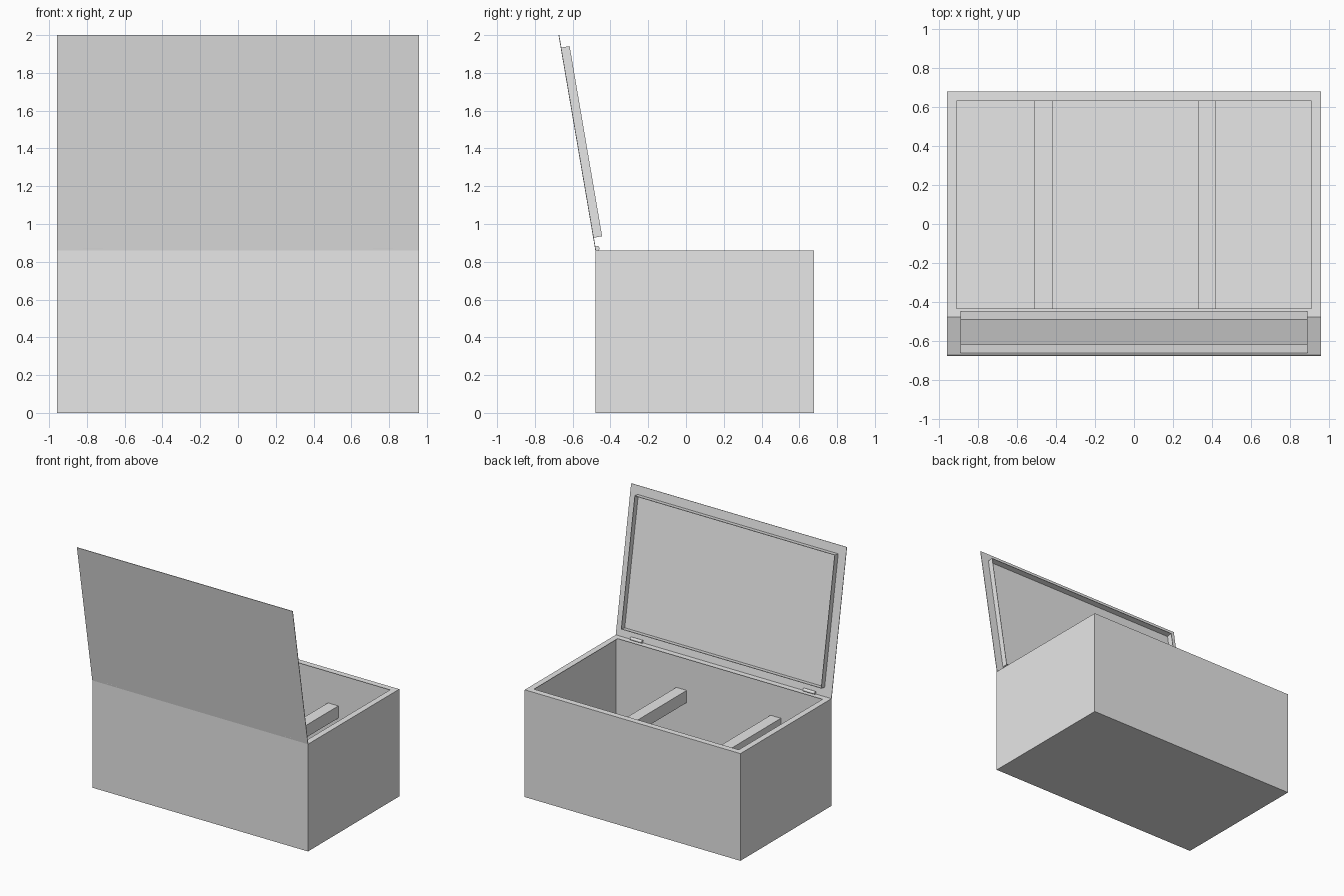
import bpy, bmesh, math
from mathutils import Matrix, Vector

if "Cube" in bpy.data.objects:
    bpy.data.objects.remove(bpy.data.objects["Cube"])

HALF_W, FRONT, BACK, TOP = 0.957, -0.48, 0.677, 0.86   # chest extents
RIM = 0.068                                            # rim width
SHEET = 0.004                                          # panel thickness
TILT = math.radians(9.7)                               # open lid lean
DEPTH = BACK - FRONT

grey = bpy.data.materials.new("light_grey")
grey.use_nodes = True
colour = (0.8, 0.8, 0.8, 1)
grey.diffuse_color = colour
grey.node_tree.nodes["Principled BSDF"].inputs["Base Color"].default_value = colour


def make(name, bm, sheet=0):
    bmesh.ops.recalc_face_normals(bm, faces=bm.faces)
    mesh = bpy.data.meshes.new(name)
    bm.to_mesh(mesh)
    bm.free()
    mesh.materials.append(grey)
    obj = bpy.data.objects.new(name, mesh)
    bpy.context.collection.objects.link(obj)
    if sheet:
        mod = obj.modifiers.new("sheet", "SOLIDIFY")
        mod.thickness = sheet
        mod.offset = -1
        mod.use_even_offset = True
    return obj


def box(lo, hi):
    lo, hi = Vector(lo), Vector(hi)
    bm = bmesh.new()
    bmesh.ops.create_cube(bm, size=1, matrix=Matrix.Translation((lo + hi) / 2)
                          @ Matrix.Diagonal((*(hi - lo), 1)))
    return bm


def facing(bm, axis):
    return [f for f in bm.faces if f.normal.dot(Vector(axis)) > 0.9]


# Thin-walled chest with a flat rim around the opening
bm = box((-HALF_W, FRONT, 0), (HALF_W, BACK, TOP))
bm.normal_update()
opening = facing(bm, (0, 0, 1))
bmesh.ops.inset_region(bm, faces=opening, thickness=RIM)
bmesh.ops.delete(bm, geom=opening, context="FACES")
make("chest_body", bm, SHEET)

# Two support bars running front to back inside
for name, x in (("right_support_bar", -0.463), ("left_support_bar", 0.373)):
    make(name, box((x - 0.046, FRONT + SHEET, 0.485),
                   (x + 0.046, BACK - SHEET, 0.583)))

# Hinge barrels on the front edge of the rim
for name, x in (("right_hinge", -0.767), ("left_hinge", 0.767)):
    bm = bmesh.new()
    bmesh.ops.create_cone(bm, cap_ends=True, segments=16, radius1=0.012,
                          radius2=0.012, depth=0.105,
                          matrix=Matrix.Translation((x, FRONT + 0.01, TOP + 0.011))
                          @ Matrix.Rotation(math.pi / 2, 4, "Y"))
    make(name, bm)

# Open lid panel and the thin locating frame on its inner side
lid = make("lid_panel", box((-HALF_W, 0, 0), (HALF_W, SHEET, DEPTH)))

bm = box((-HALF_W + RIM, SHEET, RIM), (HALF_W - RIM, 0.048, DEPTH - RIM))
bm.normal_update()
bmesh.ops.delete(bm, geom=facing(bm, (0, 1, 0)) + facing(bm, (0, -1, 0)),
                 context="FACES")
frame = make("lid_frame", bm, SHEET)

for part in (lid, frame):
    part.location = (0, FRONT, TOP)
    part.rotation_euler = (TILT, 0, 0)
